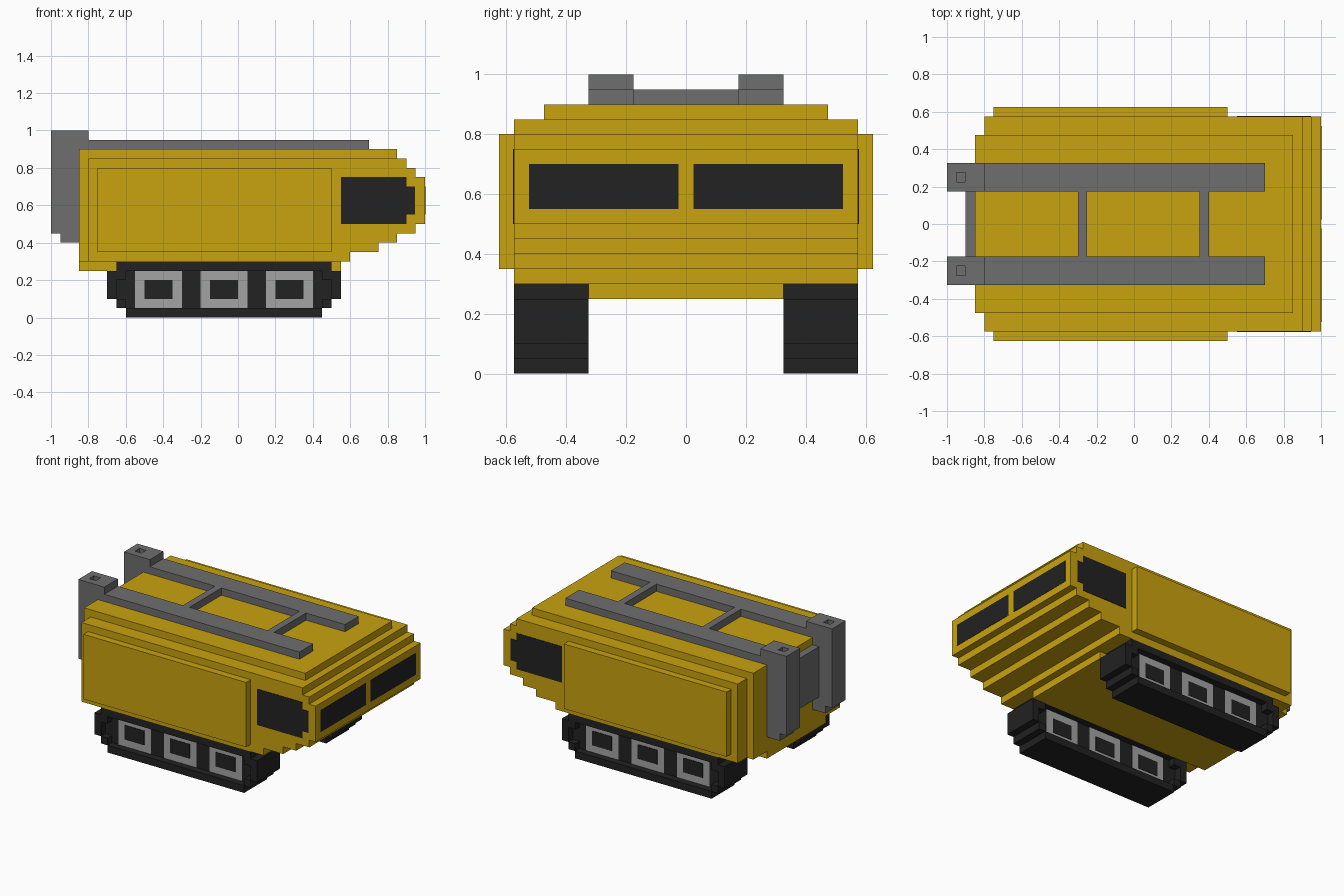
import bpy, bmesh

if "Cube" in bpy.data.objects:
    bpy.data.objects.remove(bpy.data.objects["Cube"])


def material(name, rgb):
    m = bpy.data.materials.new(name)
    m.diffuse_color = (*rgb, 1)
    m.use_nodes = True
    m.node_tree.nodes["Principled BSDF"].inputs["Base Color"].default_value = m.diffuse_color
    return m


YELLOW = material("yellow paint", (0.584, 0.361, 0.0045))
BLACK = material("black", (0.016, 0.016, 0.016))
GREY = material("dark grey metal", (0.156, 0.156, 0.156))
LIGHT = material("light grey metal", (0.37, 0.37, 0.37))


def stepped(name, rows, y0, y1, mat):
    """Extrude along y a stepped outline; rows are (z0, z1, x0, x1) from the bottom up."""
    right, left = [], []
    for z0, z1, x0, x1 in rows:
        right += [(x1, z0), (x1, z1)]
        left += [(x0, z0), (x0, z1)]
    pts = []
    for p in right + left[::-1]:
        if not pts or p != pts[-1]:
            pts.append(p)
    # drop points in the middle of straight edges
    n = len(pts)
    pts = [p for i, p in enumerate(pts)
           if not (pts[i - 1][0] == p[0] == pts[(i + 1) % n][0])]
    y0, y1 = min(y0, y1), max(y0, y1)
    bm = bmesh.new()
    face = bm.faces.new([bm.verts.new((x, y0, z)) for x, z in pts])
    ext = bmesh.ops.extrude_face_region(bm, geom=[face])
    bmesh.ops.translate(bm, vec=(0, y1 - y0, 0),
                        verts=[v for v in ext["geom"] if isinstance(v, bmesh.types.BMVert)])
    bmesh.ops.recalc_face_normals(bm, faces=bm.faces[:])
    mesh = bpy.data.meshes.new(name)
    bm.to_mesh(mesh)
    bm.free()
    mesh.materials.append(mat)
    ob = bpy.data.objects.new(name, mesh)
    bpy.context.collection.objects.link(ob)
    return ob


def box(name, x0, x1, y0, y1, z0, z1, mat):
    return stepped(name, [(z0, z1, x0, x1)], y0, y1, mat)


def cut(ob, cutter):
    """Subtract the cutter from the object and remove it."""
    cutter.hide_render = True
    mod = ob.modifiers.new("cut", "BOOLEAN")
    mod.operation, mod.solver, mod.object = "DIFFERENCE", "EXACT", cutter
    bpy.context.view_layer.objects.active = ob
    bpy.ops.object.modifier_apply(modifier=mod.name)
    bpy.data.objects.remove(cutter)


# hull: wedge nose, roof, rear plate and belly
stepped("hull", [(0.3, 0.35, -0.8, 0.6), (0.35, 0.4, -0.8, 0.75), (0.4, 0.45, -0.8, 0.85),
                 (0.45, 0.5, -0.8, 0.95), (0.5, 0.75, -0.8, 1.0), (0.75, 0.8, -0.8, 0.95),
                 (0.8, 0.85, -0.8, 0.9)], -0.575, 0.575, YELLOW)
box("roof", -0.8, 0.85, -0.475, 0.475, 0.85, 0.9, YELLOW)
box("rear_plate", -0.85, -0.8, -0.475, 0.475, 0.3, 0.9, YELLOW)
box("belly", -0.85, 0.55, -0.325, 0.325, 0.25, 0.3, YELLOW)

# cross bars of the roof rack and rear panel between the exhausts
for x in (-0.3, 0.35):
    box("rack_cross_bar", x, x + 0.05, -0.175, 0.175, 0.9, 0.95, GREY)
box("rear_panel", -0.9, -0.85, -0.175, 0.175, 0.5, 0.85, GREY)

for s, side in ((-1, "left"), (1, "right")):
    # side panel and windows
    box(side + "_side_panel", -0.75, 0.5, s * 0.575, s * 0.625, 0.35, 0.8, YELLOW)
    stepped(side + "_side_window", [(0.5, 0.55, 0.55, 0.9), (0.55, 0.7, 0.55, 0.945),
                                    (0.7, 0.75, 0.55, 0.9)], s * 0.57, s * 0.578, BLACK)
    box(side + "_windscreen", 0.996, 1.002, s * 0.025, s * 0.525, 0.55, 0.7, BLACK)

    # roof rail and exhaust stack with an open top
    box(side + "_rail", -0.8, 0.7, s * 0.175, s * 0.325, 0.9, 0.95, GREY)
    stack = stepped(side + "_exhaust", [(0.4, 0.45, -0.95, -0.85), (0.45, 0.9, -1.0, -0.85),
                                        (0.9, 1.0, -1.0, -0.8)], s * 0.175, s * 0.325, GREY)
    cut(stack, box("cutter", -0.95, -0.9, s * 0.225, s * 0.275, 0.95, 1.1, GREY))

    # track, recessed on both faces
    track = stepped(side + "_track", [(0, 0.05, -0.6, 0.45), (0.05, 0.1, -0.65, 0.5),
                                      (0.1, 0.25, -0.7, 0.55), (0.25, 0.3, -0.65, 0.5)],
                    s * 0.325, s * 0.575, BLACK)
    for y0, y1 in ((0.2, 0.375), (0.525, 0.7)):
        cut(track, stepped("cutter", [(0.05, 0.1, -0.6, 0.45), (0.1, 0.2, -0.65, 0.5),
                                      (0.2, 0.25, -0.6, 0.45)], s * y0, s * y1, BLACK))

    # wheels with black hubs showing on both faces
    for x in (-0.55, -0.2, 0.15):
        box(side + "_wheel", x, x + 0.25, s * 0.372, s * 0.528, 0.05, 0.25, LIGHT)
        box(side + "_hub", x + 0.05, x + 0.2, s * 0.369, s * 0.531, 0.1, 0.2, BLACK)
